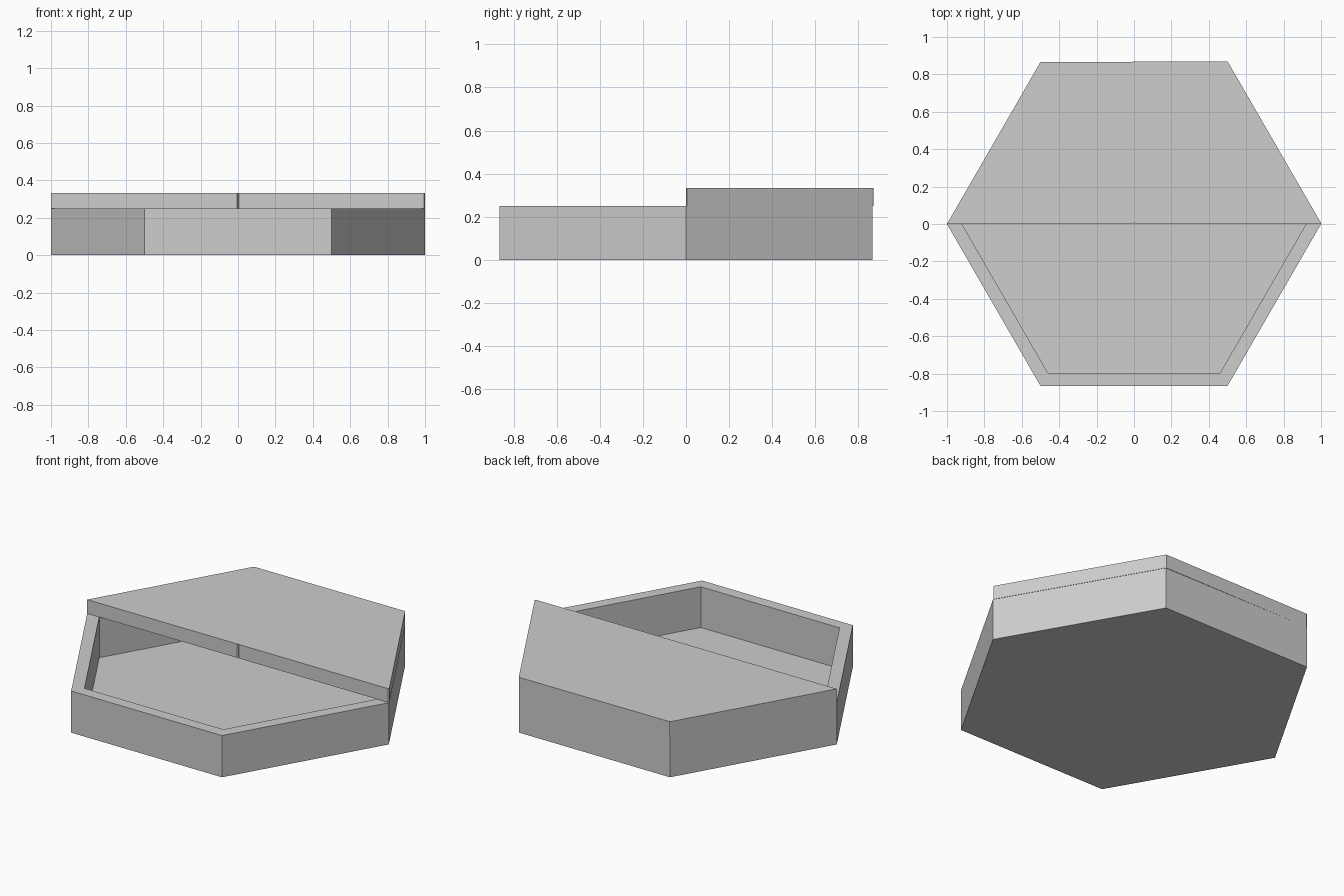
import bpy, bmesh
from math import cos, sin, pi

cube = bpy.data.objects.get("Cube")
if cube:
    bpy.data.objects.remove(cube, do_unlink=True)

GREY = (0.61, 0.61, 0.61, 1)
grey = bpy.data.materials.new("plain grey")
grey.use_nodes = True
grey.diffuse_color = GREY
grey.node_tree.nodes["Principled BSDF"].inputs["Base Color"].default_value = GREY

WALL_TOP, LID_TOP, FLOOR = 0.25, 0.333, 0.006


def hexagon(radius):
    return [(radius * cos(i * pi / 3), radius * sin(i * pi / 3)) for i in range(6)]


def loft(name, rings):
    """Join a chain of (outline, height) rings and cap both ends."""
    bm = bmesh.new()
    loops = [[bm.verts.new((x, y, z)) for x, y in outline] for outline, z in rings]
    for low, high in zip(loops, loops[1:]):
        for i in range(len(low)):
            bm.faces.new((low[i - 1], low[i], high[i], high[i - 1]))
    bm.faces.new(loops[0])
    bm.faces.new(loops[-1])
    bmesh.ops.recalc_face_normals(bm, faces=bm.faces)
    mesh = bpy.data.meshes.new(name)
    bm.to_mesh(mesh)
    bm.free()
    mesh.materials.append(grey)
    obj = bpy.data.objects.new(name, mesh)
    bpy.context.collection.objects.link(obj)


# Open hexagonal tray: up the outside, over the rim, down to a thin floor
outer, inner = hexagon(1), hexagon(0.92)
loft("hexagonal_tray", [(outer, 0), (outer, WALL_TOP), (inner, WALL_TOP), (inner, FLOOR)])

# Half lid over the back, with clipped corners and a small notch in its front edge
lid = [(-1, 0), (-0.006, 0), (0, 0.006), (0.006, 0), (0.995, 0), (1, 0.005),
       (0.503, 0.865), (0.498, 0.869), (-0.498, 0.866), (-0.502, 0.863)]
loft("half_lid", [(lid, WALL_TOP), (lid, LID_TOP)])
